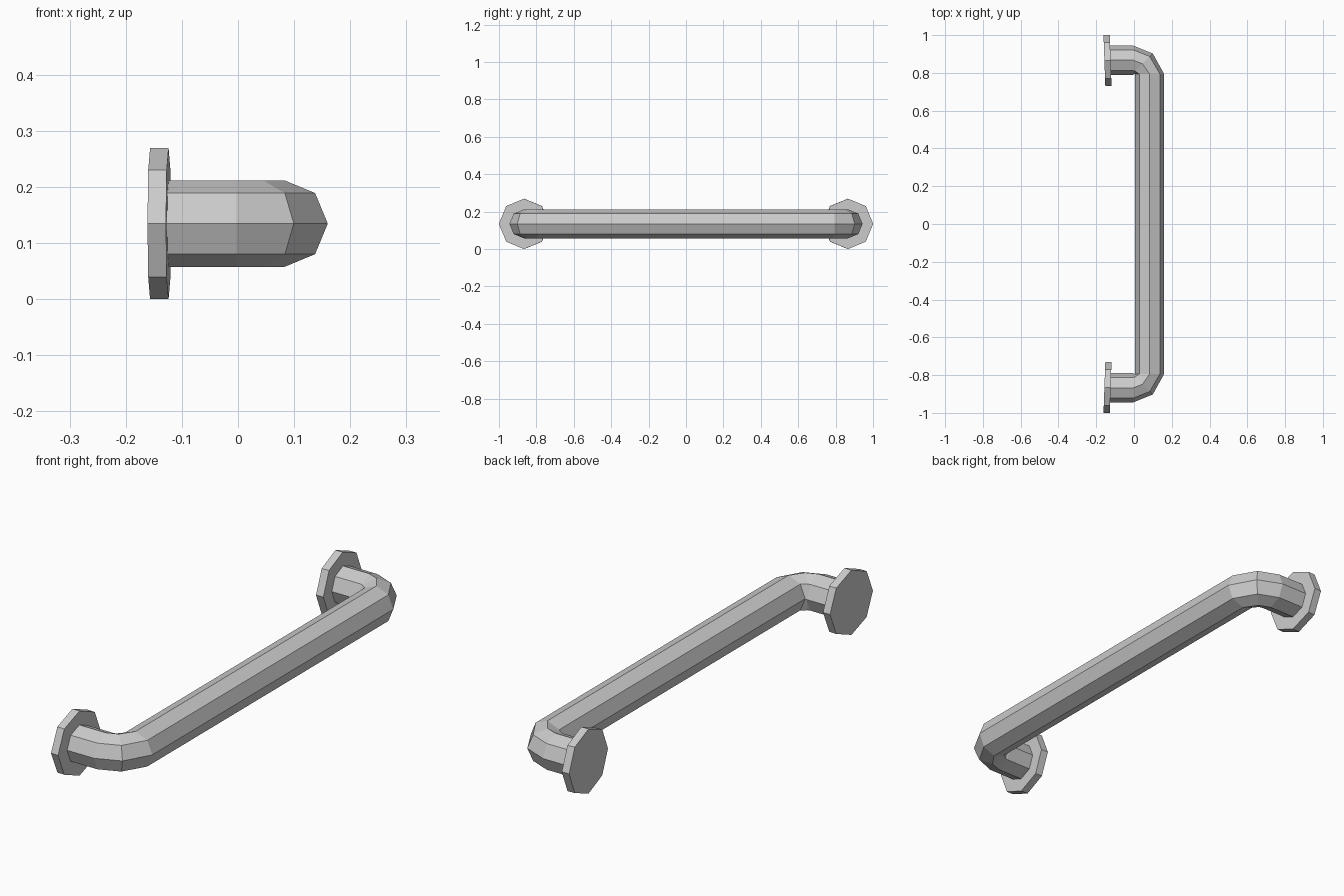
import bpy, bmesh
from math import sin, cos, pi, radians
from mathutils import Matrix, Vector

if "Cube" in bpy.data.objects:
    bpy.data.objects.remove(bpy.data.objects["Cube"])

SIDES = 8
Z = 0.1347          # height of the bar centre line
BAR_R = 0.077
PLATE_R = 0.1347


def finish(bm, name):
    bmesh.ops.recalc_face_normals(bm, faces=bm.faces[:])
    mesh = bpy.data.meshes.new(name)
    bm.to_mesh(mesh)
    bm.free()
    obj = bpy.data.objects.new(name, mesh)
    bpy.context.collection.objects.link(obj)
    return obj


# Bar: octagonal section swept along a U path; each station is
# (x, y, direction in degrees of the outward side of the ring)
half = [(-0.138, 0.867, 90), (-0.003, 0.867, 90),
        (0.045, 0.848, 45), (0.083, 0.793, 0)]
stations = half + [(x, -y, -a) for x, y, a in reversed(half)]

bm = bmesh.new()
rings = []
for x, y, a in stations:
    out = Vector((cos(radians(a)), sin(radians(a)), 0))
    ring = []
    for i in range(SIDES):
        t = 2 * pi * i / SIDES
        p = Vector((x, y, Z)) + out * BAR_R * cos(t)
        p.z += BAR_R * sin(t)
        ring.append(bm.verts.new(p))
    rings.append(ring)
for r0, r1 in zip(rings, rings[1:]):
    for i in range(SIDES):
        j = (i + 1) % SIDES
        bm.faces.new((r0[i], r0[j], r1[j], r1[i]))
bm.faces.new(rings[0])
bm.faces.new(rings[-1])
finish(bm, "handle_bar")

# Mounting plates: octagonal discs, slightly tilted outwards
for side, name in ((1, "mounting_plate_back"), (-1, "mounting_plate_front")):
    bm = bmesh.new()
    bmesh.ops.create_cone(
        bm, cap_ends=True, segments=SIDES, radius1=PLATE_R, radius2=PLATE_R,
        depth=0.033,
        matrix=Matrix.Translation((-0.1402, side * 0.8655, Z))
        @ Matrix.Rotation(side * radians(2), 4, 'Z')
        @ Matrix.Rotation(pi / 2, 4, 'Y'))
    finish(bm, name)
